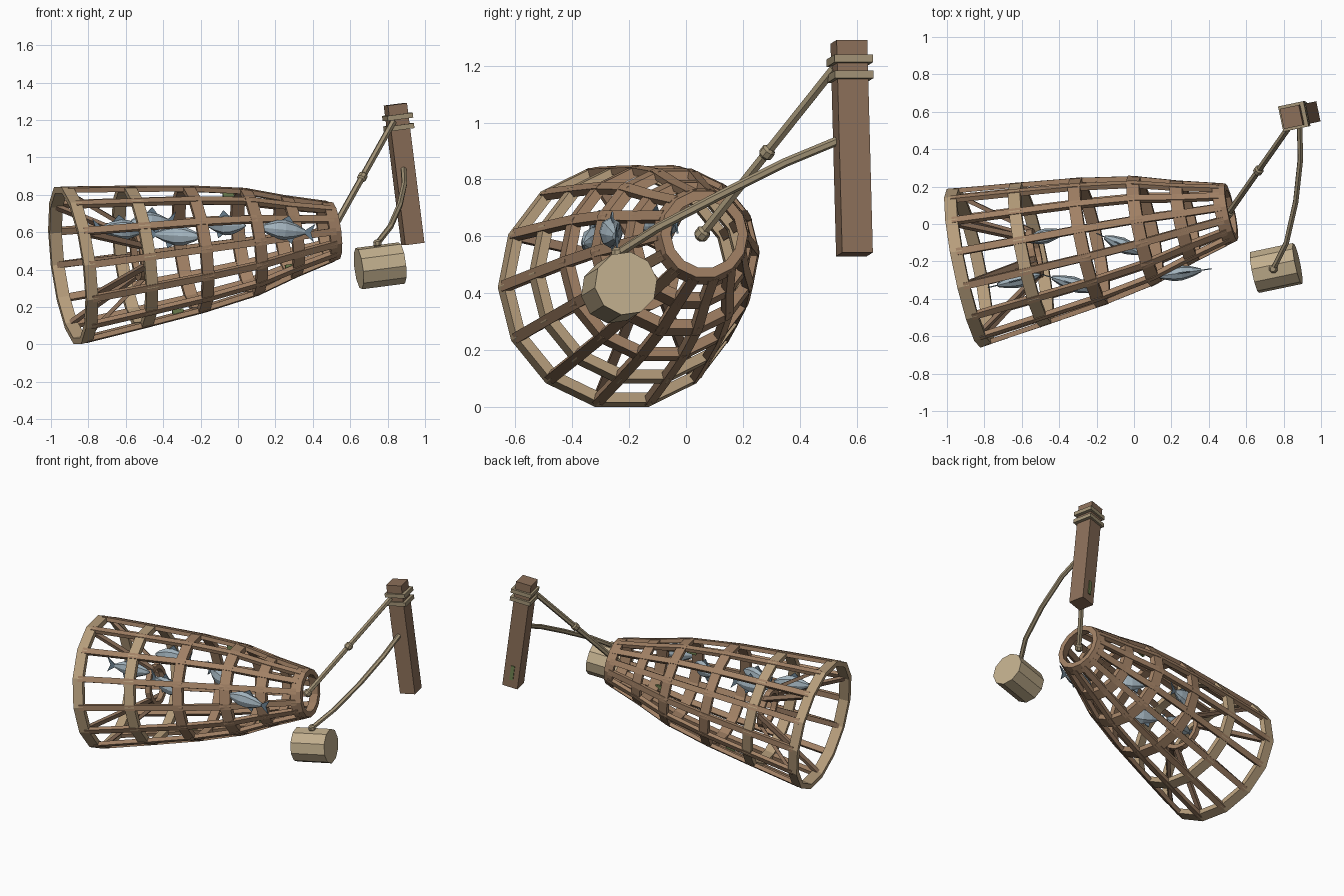
import bpy, math
from mathutils import Vector, Matrix

if "Cube" in bpy.data.objects:
    bpy.data.objects.remove(bpy.data.objects["Cube"])

# Tilted frame of the trap: X runs from mouth to narrow end
AX = Vector((0.97, 0.204, 0.127)).normalized()
AY = Vector((-0.206, 0.978, 0)).normalized()
AZ = AX.cross(AY).normalized()
ROT = Matrix((AX, AY, AZ)).transposed()
ORIGIN = Vector((-0.88, -0.23, 0.425))
N = 14


def W(p):
    return ORIGIN + ROT @ Vector(p)


def mat(name, c):
    m = bpy.data.materials.new(name)
    m.diffuse_color = (*c, 1)
    m.use_nodes = True
    m.node_tree.nodes["Principled BSDF"].inputs["Base Color"].default_value = m.diffuse_color
    return m


WOOD = mat("wood", (0.36, 0.22, 0.13))
DARK = mat("dark_wood", (0.26, 0.16, 0.10))
PALE = mat("pale_wood", (0.47, 0.34, 0.20))
ROPE = mat("rope", (0.36, 0.29, 0.18))
FLOAT = mat("float_wood", (0.54, 0.43, 0.27))
FISH = mat("fish_scale", (0.36, 0.45, 0.51))
FIN = mat("fish_fin", (0.15, 0.22, 0.28))
WEED = mat("weed", (0.16, 0.22, 0.08))


def mesh(name, verts, faces, m):
    me = bpy.data.meshes.new(name)
    me.from_pydata([tuple(v) for v in verts], [], faces)
    me.materials.append(m)
    ob = bpy.data.objects.new(name, me)
    bpy.context.collection.objects.link(ob)
    return ob


def bridge(k, rows, closed=False):
    """Quads joining consecutive loops of k points."""
    f = []
    for i in range(rows if closed else rows - 1):
        j = (i + 1) % rows
        f += [(i * k + a, i * k + (a + 1) % k, j * k + (a + 1) % k, j * k + a) for a in range(k)]
    if not closed:
        f += [tuple(range(k))[::-1], tuple(range((rows - 1) * k, rows * k))]
    return f


def strip(name, pts, ups, w, t, m):
    """Flat bar along points, thickness t toward the up vector."""
    v = []
    for i, p in enumerate(pts):
        d = (pts[min(i + 1, len(pts) - 1)] - pts[max(i - 1, 0)]).normalized()
        s = d.cross(ups[i]).normalized()
        u = s.cross(d)
        v += [p + s * a * w / 2 + u * b * t / 2 for a, b in ((-1, -1), (1, -1), (1, 1), (-1, 1))]
    return mesh(name, v, bridge(4, len(pts)), m)


def tube(name, pts, r, m, k=6):
    v = []
    rs = r if isinstance(r, list) else [r] * len(pts)
    for i, p in enumerate(pts):
        d = (pts[min(i + 1, len(pts) - 1)] - pts[max(i - 1, 0)]).normalized()
        s = d.cross(Vector((0.1, 0.2, 1))).normalized()
        u = s.cross(d)
        v += [p + (s * math.cos(a) + u * math.sin(a)) * rs[i]
              for a in (2 * math.pi * (j + 0.5) / k for j in range(k))]
    return mesh(name, v, bridge(k, len(pts)), m)


def radial(i):
    a = 2 * math.pi * i / N
    return Vector((0, math.cos(a), math.sin(a)))


def hoop(name, x, r, slope, w, t, m):
    """14-sided hoop of rectangular section following the basket slope."""
    v = []
    for i in range(N):
        for dx, dr in ((-w / 2, -t), (w / 2, -t), (w / 2, 0), (-w / 2, 0)):
            v.append(W(Vector((x + dx, 0, 0)) + radial(i) * (r + dr + dx * slope)))
    return mesh(name, v, bridge(4, N, True), m)


# Basket hoops
HOOPS = [(0, 0.43), (0.34, 0.39), (0.66, 0.35), (0.97, 0.295), (1.19, 0.225), (1.41, 0.165)]
for i, (x, r) in enumerate(HOOPS):
    hoop(f"hoop_{i}", x, r, -0.12 if i < 3 else -0.28, 0.065, 0.035, PALE if i < 2 else WOOD)

# Long slats, bent through every hoop
for i in range(N):
    u = radial(i)
    pts = [W(Vector((x, 0, 0)) + u * (r - 0.014)) for x, r in HOOPS]
    strip(f"slat_{i}", pts, [ROT @ u] * len(pts), 0.038, 0.026, WOOD)

# Inward entry funnel
hoop("funnel_ring", 0.36, 0.135, 0, 0.035, 0.03, WOOD)
for i in range(0, N, 2):
    u = radial(i)
    strip(f"funnel_slat_{i}", [W(u * 0.40), W(Vector((0.37, 0, 0)) + u * 0.12)],
          [ROT @ u] * 2, 0.032, 0.022, DARK)


# Fish: faceted body, tail fork and fins
def fish(i, nose, tail):
    a, b = Vector(nose), Vector(tail)
    d = (b - a).normalized()
    s = d.cross(Vector((0, 0, 1))).normalized()
    u = s.cross(d)
    L = (b - a).length
    k = 8
    prof = [(0, .006), (.1, .026), (.3, .05), (.45, .054), (.65, .038), (.82, .014)]
    v = [a + d * L * t + (s * math.cos(q) * 0.75 + u * math.sin(q)) * r
         for t, r in prof for q in (2 * math.pi * j / k for j in range(k))]
    mesh(f"fish_{i}_body", v, bridge(k, len(prof)), FISH)

    def fin(name, outline):
        n = len(outline)
        pts = [a + d * L * t + u * h + s * e for e in (-.003, .003) for t, h in outline]
        mesh(f"fish_{i}_{name}", pts, bridge(n, 2), FIN)
    fin("tail", [(.78, .0), (1, .05), (.93, 0), (1, -.05)])
    fin("back_fin", [(.32, .04), (.5, .078), (.62, .035)])
    fin("belly_fin", [(.45, -.04), (.6, -.07), (.64, -.03)])


fish(0, (-.58, -.09, .65), (-.33, -.03, .66))
fish(1, (-.50, -.27, .61), (-.78, -.34, .62))
fish(2, (-.20, -.36, .575), (-.49, -.27, .59))
fish(3, (.04, -.16, .635), (-.20, -.05, .64))
fish(4, (.12, -.28, .625), (.41, -.24, .595))


# Mooring post with rope bands and a weed patch
def block(name, c, size, m):
    v = [Vector(c) + ROT @ Vector((x * size[0] / 2, y * size[1] / 2, z * size[2] / 2))
         for z in (-1, 1) for x, y in ((-1, -1), (1, -1), (1, 1), (-1, 1))]
    return mesh(name, v, bridge(4, 2), m)


TOP, BOT = Vector((.846, .574, 1.284)), Vector((.93, .59, .536))
block("post", (TOP + BOT) / 2, (.105, .11, (TOP - BOT).length), DARK)
for i, f in enumerate((.09, .165)):
    block(f"rope_band_{i}", TOP.lerp(BOT, f), (.14, .138, .027), ROPE)
block("post_weed", TOP.lerp(BOT, .86) + AY * .057, (.025, .008, .1), WEED)

# Weed scraps on the slats
for i, (x, a) in enumerate(((.55, 11), (.9, 3), (1.15, 9))):
    r = .36 if x < .7 else .30 if x < 1 else .23
    block(f"weed_{i}", W(Vector((x, 0, 0)) + radial(a) * (r - .03)), (.06, .015, .025), WEED)

# Mooring line with knots
A, B = Vector((.83, .52, 1.19)), Vector((.50, .05, .60))
tube("mooring_line", [A, B], .018, ROPE)
for i, f in enumerate((.5, .985)):
    p, d = A.lerp(B, f), (B - A).normalized()
    tube(f"knot_{i}", [p + d * o for o in (-.024, -.012, .012, .024)], [.015, .026, .026, .015], ROPE, 8)

# Float and its hanging line
line = [(.885, .53, .935), (.89, .35, .86), (.865, .12, .745), (.815, -.1, .63), (.745, -.24, .54), (.745, -.24, .51)]
tube("float_line", [Vector(p) for p in line], .016, ROPE)
K = Vector((.745, -.24, .54))
tube("float_knot", [K + AZ * o for o in (-.02, -.01, .01, .02)], [.014, .023, .023, .014], ROPE, 8)
C = Vector((.76, -.235, .42))
tube("float", [C - AX * .118, C + AX * .118], .113, FLOAT, 10)
